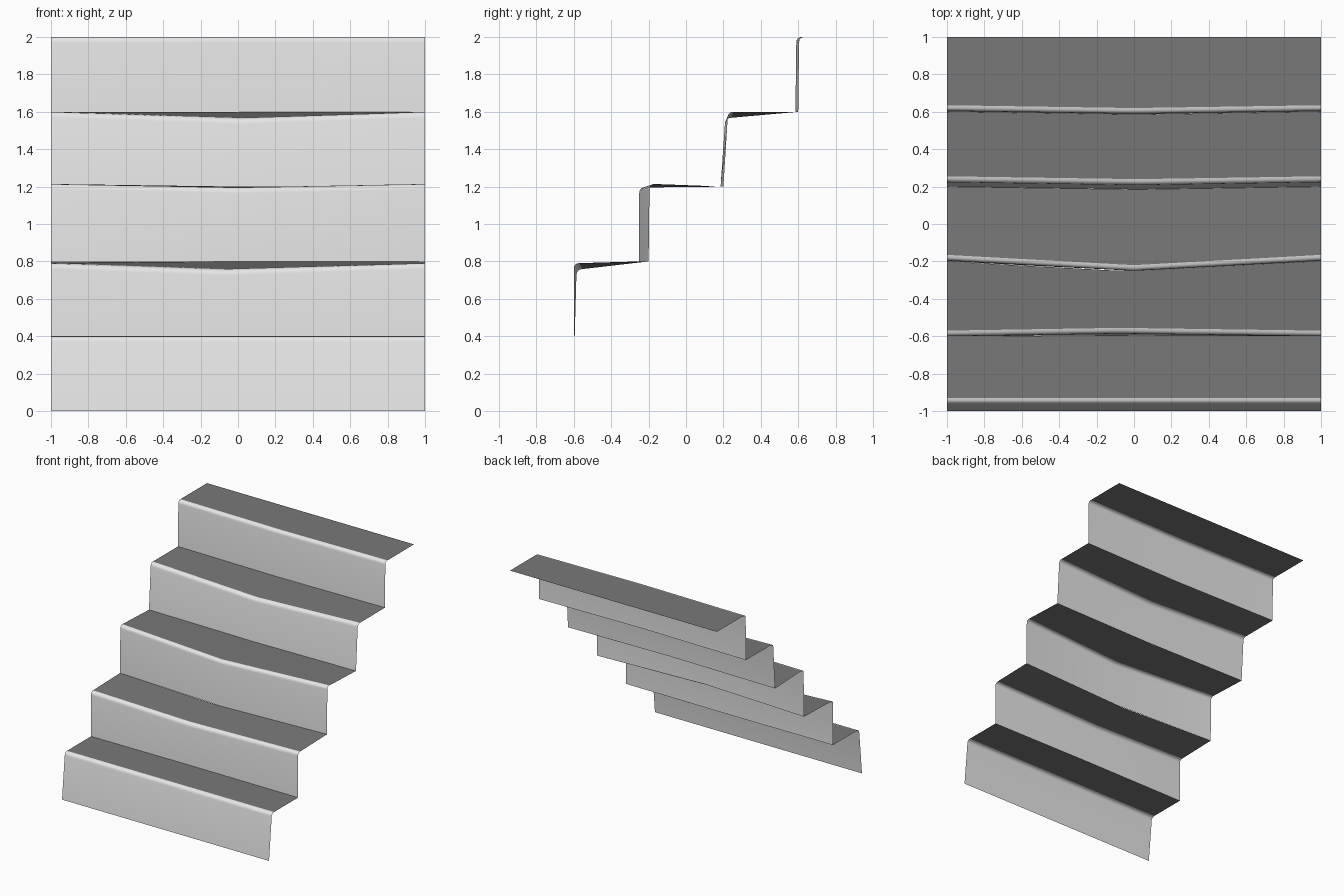
import bpy
import bmesh
from mathutils import Vector

cube = bpy.data.objects.get("Cube")
if cube:
    bpy.data.objects.remove(cube)


def make_material(name, value):
    mat = bpy.data.materials.new(name)
    mat.use_nodes = True
    colour = (value, value, value, 1)
    mat.diffuse_color = colour
    mat.node_tree.nodes["Principled BSDF"].inputs["Base Color"].default_value = colour
    return mat


light_grey = make_material("light grey", 0.8)
dark_grey = make_material("dark grey", 0.19)

ROUND = 0.03      # radius of the rounded nosing
SEGMENTS = 4

# Per step: middle x, then (y, z) of the riser foot and the nosing,
# each at the outer ends and at the worn middle
steps = [
    (0.0, (-1.0, 0.0), (-1.0, 0.0), (-0.96, 0.4), (-0.96, 0.4)),
    (-0.08, (-0.6, 0.4), (-0.595, 0.4), (-0.6, 0.79), (-0.585, 0.755)),
    (0.0, (-0.2, 0.8), (-0.25, 0.8), (-0.195, 1.215), (-0.25, 1.195)),
    (0.02, (0.2, 1.2), (0.185, 1.2), (0.225, 1.6), (0.21, 1.565)),
    (0.0, (0.6, 1.6), (0.585, 1.6), (0.605, 2.0), (0.59, 2.0)),
]
back_edge = (1.0, 2.0)


def nosing(foot, nose, back):
    """Rounded corner from the riser direction to the tread direction."""
    foot, nose, back = Vector(foot), Vector(nose), Vector(back)
    start = nose + (foot - nose).normalized() * ROUND
    end = nose + (back - nose).normalized() * ROUND
    points = []
    for i in range(SEGMENTS + 1):
        t = i / SEGMENTS
        points.append(start * (1 - t) ** 2 + nose * 2 * t * (1 - t) + end * t ** 2)
    return points


def make_sheet(name, columns, mat):
    """Skin a sheet across columns of (x, profile)."""
    bm = bmesh.new()
    rows = [[bm.verts.new((x, p[0], p[1])) for p in profile] for x, profile in columns]
    for a, b in zip(rows, rows[1:]):
        for i in range(len(a) - 1):
            bm.faces.new((a[i], b[i], b[i + 1], a[i + 1]))
    mesh = bpy.data.meshes.new(name)
    bm.to_mesh(mesh)
    bm.free()
    mesh.materials.append(mat)
    obj = bpy.data.objects.new(name, mesh)
    bpy.context.collection.objects.link(obj)
    bpy.ops.object.select_all(action="DESELECT")
    obj.select_set(True)
    bpy.context.view_layer.objects.active = obj
    bpy.ops.object.shade_smooth_by_angle(angle=0.6)


# Each step is a riser with its rounded nosing, and a tread behind it
for n, (mid_x, foot, foot_mid, nose, nose_mid) in enumerate(steps):
    if n + 1 < len(steps):
        next_x, back, back_mid = steps[n + 1][:3]
    else:
        next_x, back, back_mid = 0.0, back_edge, back_edge
    end_curve = nosing(foot, nose, back)
    mid_curve = nosing(foot_mid, nose_mid, back_mid)
    end, mid = [foot] + end_curve, [foot_mid] + mid_curve
    make_sheet(f"riser_{n + 1}", [(-1, end), (mid_x, mid), (1, end)], light_grey)
    end, mid = [end_curve[-1], back], [mid_curve[-1], back_mid]
    make_sheet(f"tread_{n + 1}", [(-1, end), (mid_x, mid), (1, end)], dark_grey)
